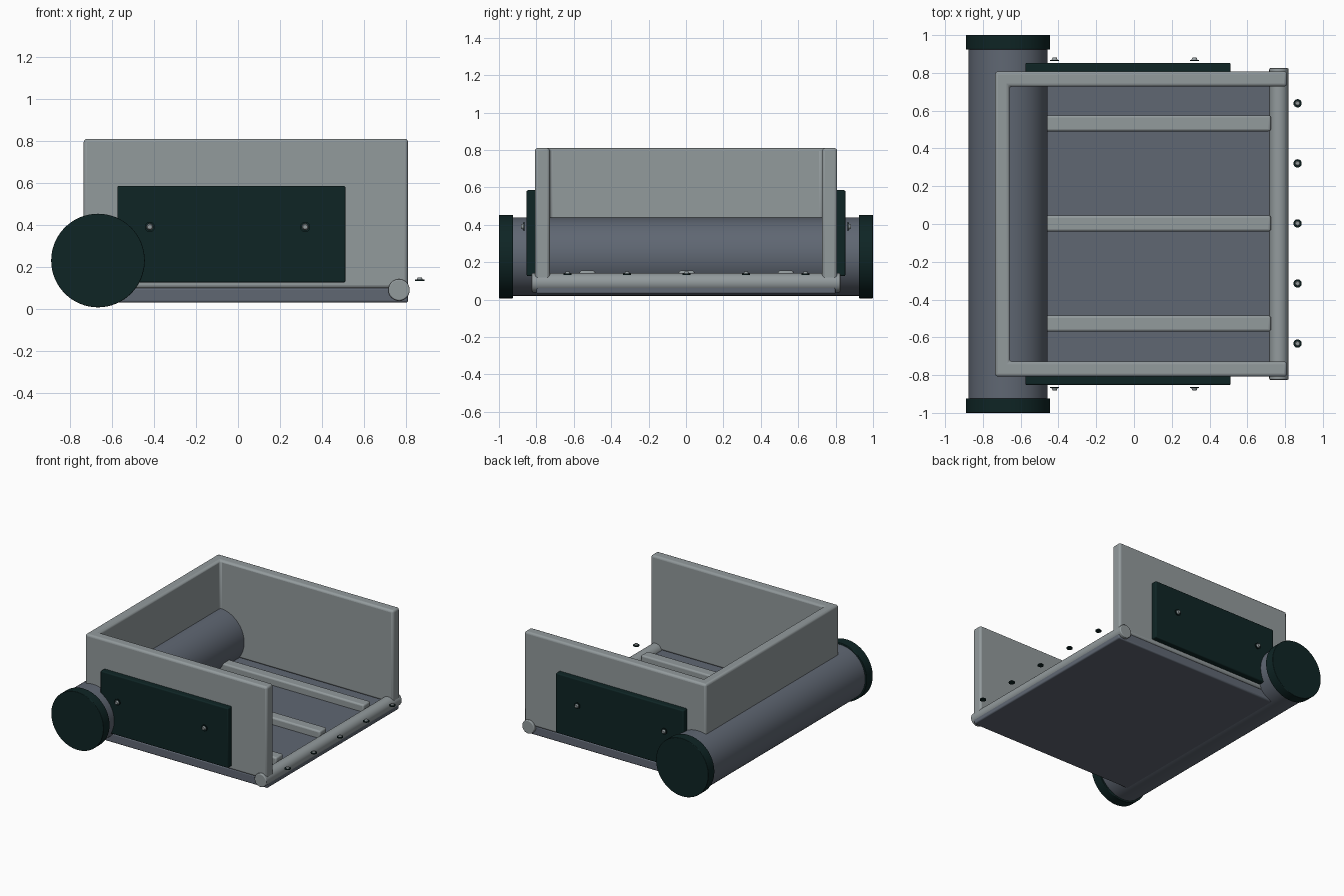
import bpy, bmesh, math
from mathutils import Matrix

if "Cube" in bpy.data.objects:
    bpy.data.objects.remove(bpy.data.objects["Cube"], do_unlink=True)


def material(name, rgb):
    m = bpy.data.materials.new(name)
    m.use_nodes = True
    m.diffuse_color = (*rgb, 1)
    m.node_tree.nodes["Principled BSDF"].inputs["Base Color"].default_value = (*rgb, 1)
    return m


LIGHT = material("light grey", (0.29, 0.325, 0.335))
SLATE = material("slate grey", (0.115, 0.135, 0.17))
DARK = material("dark green", (0.0045, 0.018, 0.018))


def finish(bm, name, mat, bevel=0.0):
    bmesh.ops.recalc_face_normals(bm, faces=bm.faces)
    mesh = bpy.data.meshes.new(name)
    bm.to_mesh(mesh)
    bm.free()
    mesh.materials.append(mat)
    ob = bpy.data.objects.new(name, mesh)
    bpy.context.collection.objects.link(ob)
    if bevel:
        mod = ob.modifiers.new("rounded edges", 'BEVEL')
        mod.width = bevel
        mod.segments = 3
        mod.limit_method = 'ANGLE'
        mod.angle_limit = math.radians(40)
    bpy.ops.object.select_all(action='DESELECT')
    ob.select_set(True)
    bpy.context.view_layer.objects.active = ob
    bpy.ops.object.shade_smooth_by_angle(angle=math.radians(35))
    return ob


def box(name, mat, x, y, z, bevel=0.0):
    """Box from (low, high) ranges on each axis."""
    bm = bmesh.new()
    bmesh.ops.create_cube(bm, size=1)
    for v in bm.verts:
        v.co = [r[0] if c < 0 else r[1] for c, r in zip(v.co, (x, y, z))]
    return finish(bm, name, mat, bevel)


def rod(name, mat, centre, radius, length, axis='Y', top=None, sides=64, bevel=0.0):
    """Cylinder along Y or Z; 'top' narrows one end."""
    bm = bmesh.new()
    turn = Matrix.Rotation(math.radians(-90), 4, 'X') if axis == 'Y' else Matrix()
    bmesh.ops.create_cone(bm, cap_ends=True, segments=sides, radius1=radius,
                          radius2=radius if top is None else top, depth=length,
                          matrix=Matrix.Translation(centre) @ turn)
    return finish(bm, name, mat, bevel)


# Rear drum with end caps
DRUM_X, DRUM_Z = -0.667, 0.23
rod("drum", SLATE, (DRUM_X, 0, DRUM_Z), 0.21, 1.86)
for side, s in (("left", 1), ("right", -1)):
    rod(f"drum_cap_{side}", DARK, (DRUM_X, s * 0.962, DRUM_Z), 0.223, 0.076, bevel=0.004)

# Floor, cross slats and front edge rod
box("floor", SLATE, (DRUM_X, 0.81), (-0.8, 0.8), (0.03, 0.1), 0.01)
for i in range(3):
    y = 0.003 + (i - 1) * 0.53
    box(f"floor_slat_{i + 1}", LIGHT, (-0.6, 0.725), (y - 0.042, y + 0.042), (0.09, 0.155), 0.012)
rod("edge_rod", LIGHT, (0.767, 0, 0.09), 0.051, 1.65, bevel=0.006)

# U-shaped wall, extruded from its plan outline
outline = [(0.81, 0.808), (-0.735, 0.808), (-0.735, -0.808), (0.81, -0.808),
           (0.81, -0.728), (-0.66, -0.728), (-0.66, 0.728), (0.81, 0.728)]
bm = bmesh.new()
base = bm.faces.new([bm.verts.new((x, y, 0.097)) for x, y in outline])
walls = bmesh.ops.extrude_face_region(bm, geom=[base])
for v in walls["geom"]:
    if isinstance(v, bmesh.types.BMVert):
        v.co.z = 0.81
finish(bm, "walls", LIGHT, 0.016)

# Side panels with two bolts each
for side, s in (("left", 1), ("right", -1)):
    box(f"side_panel_{side}", DARK, (-0.575, 0.512), sorted((s * 0.8, s * 0.852)),
        (0.125, 0.585), 0.008)
    for i, x in enumerate((-0.42, 0.32)):
        rod(f"panel_bolt_washer_{side}_{i + 1}", DARK, (x, s * 0.866, 0.39), 0.024, 0.006, sides=24)
        r = (0.016, 0.011) if s > 0 else (0.011, 0.016)
        rod(f"panel_bolt_head_{side}_{i + 1}", LIGHT, (x, s * 0.875, 0.39), r[0], 0.013,
            top=r[1], sides=24)

# Row of bolts in front of the edge rod
for i in range(5):
    y = 0.003 + (i - 2) * 0.318
    rod(f"edge_bolt_washer_{i + 1}", DARK, (0.866, y, 0.136), 0.022, 0.007, 'Z', sides=24)
    rod(f"edge_bolt_head_{i + 1}", LIGHT, (0.866, y, 0.144), 0.014, 0.011, 'Z', top=0.01, sides=24)
